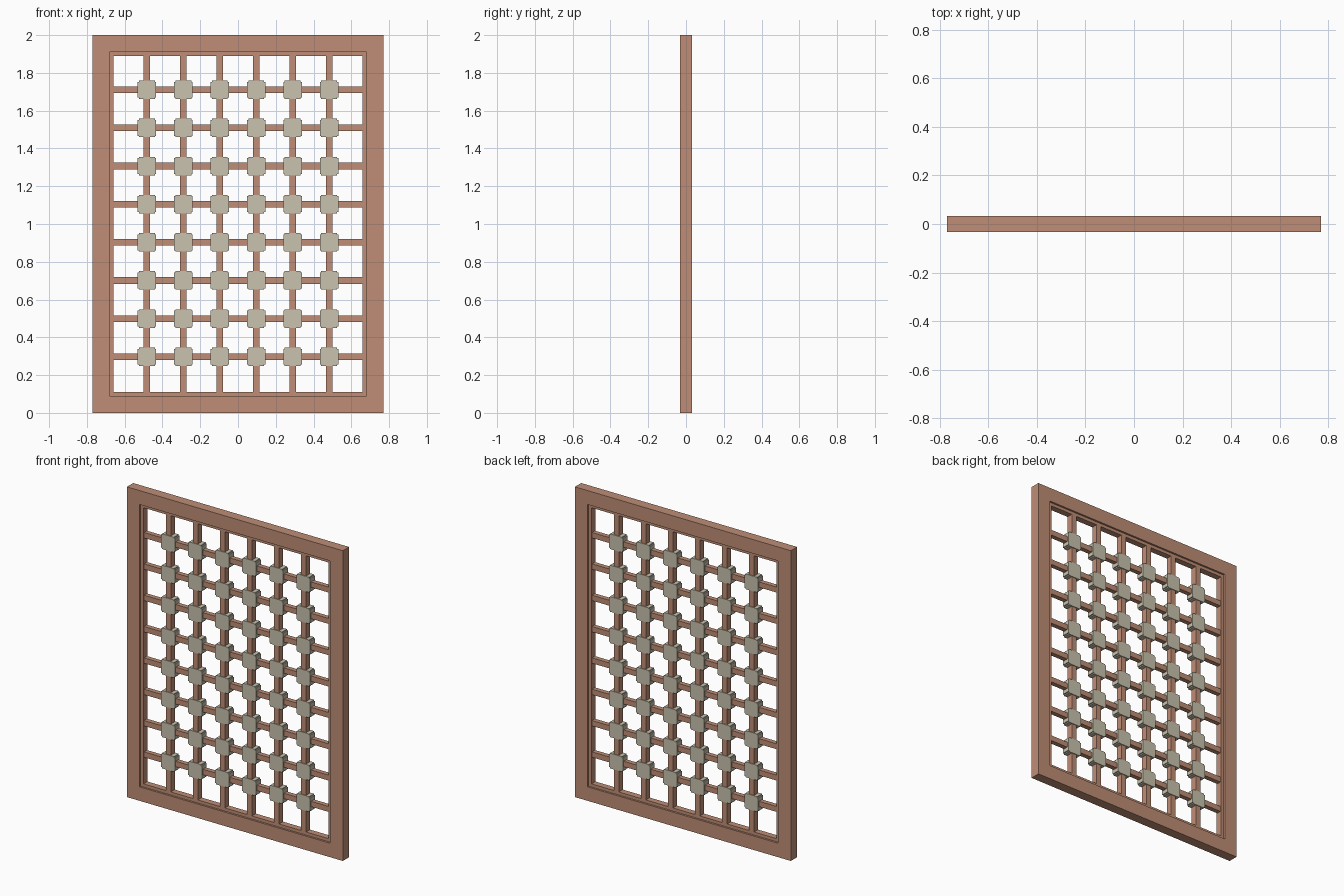
import bpy

if "Cube" in bpy.data.objects:
    bpy.data.objects.remove(bpy.data.objects["Cube"])

def material(name, color):
    m = bpy.data.materials.new(name)
    m.diffuse_color = (*color, 1)
    m.use_nodes = True
    m.node_tree.nodes["Principled BSDF"].inputs["Base Color"].default_value = m.diffuse_color
    return m

WOOD = material("red_wood", (0.52, 0.27, 0.18))
PALE = material("pale_stone", (0.58, 0.54, 0.42))

def mesh_object(name, verts, faces, mat):
    me = bpy.data.meshes.new(name)
    me.from_pydata(verts, [], faces)
    me.materials.append(mat)
    ob = bpy.data.objects.new(name, me)
    bpy.context.collection.objects.link(ob)
    return ob

def prism(name, outline, depth, mat):
    """Extrude an x-z outline (counter-clockwise from the front) along y."""
    n = len(outline)
    verts = [(x, y, z) for y in (-depth / 2, depth / 2) for x, z in outline]
    faces = [list(range(n)), list(range(2 * n - 1, n - 1, -1))]
    faces += [(i, n + i, n + (i + 1) % n, (i + 1) % n) for i in range(n)]
    return mesh_object(name, verts, faces, mat)

def bar(name, cx, cz, w, h, depth, mat=WOOD):
    x, z = w / 2, h / 2
    return prism(name, [(cx - x, cz - z), (cx + x, cz - z),
                        (cx + x, cz + z), (cx - x, cz + z)], depth, mat)

def ring(name, hx, hz, width, depth):
    """Rectangular frame centred on z = 1, swept from a four-point section."""
    verts, faces = [], []
    for sx, sz in ((-1, -1), (1, -1), (1, 1), (-1, 1)):
        for inset, y in ((0, -1), (width, -1), (width, 1), (0, 1)):
            verts.append((sx * (hx - inset), y * depth / 2, 1 + sz * (hz - inset)))
    for i in range(4):
        a, b = 4 * i, 4 * ((i + 1) % 4)
        for j in range(4):
            k = (j + 1) % 4
            faces.append((a + j, b + j, b + k, a + k))
    return mesh_object(name, verts, faces, WOOD)

# Outer frame and the recessed lip inside it
ring("outer_frame", 0.77, 1.0, 0.09, 0.064)
ring("inner_lip", 0.68, 0.91, 0.02, 0.04)

# Lattice bars
xs = [(i - 2.5) * 0.193 for i in range(6)]
zs = [1.004 + (j - 3.5) * 0.202 for j in range(8)]
for x in xs:
    bar("vertical_bar", x, 1.0, 0.035, 1.78, 0.04)
for z in zs:
    bar("horizontal_bar", 0, z, 1.32, 0.035, 0.03)

# Notched blocks over each crossing
R, N = 0.049, 0.042
for x in xs:
    for z in zs:
        outline = [(-N, -R), (N, -R), (N, -N), (R, -N), (R, N), (N, N),
                   (N, R), (-N, R), (-N, N), (-R, N), (-R, -N), (-N, -N)]
        prism("crossing_block", [(x + a, z + b) for a, b in outline], 0.05, PALE)
